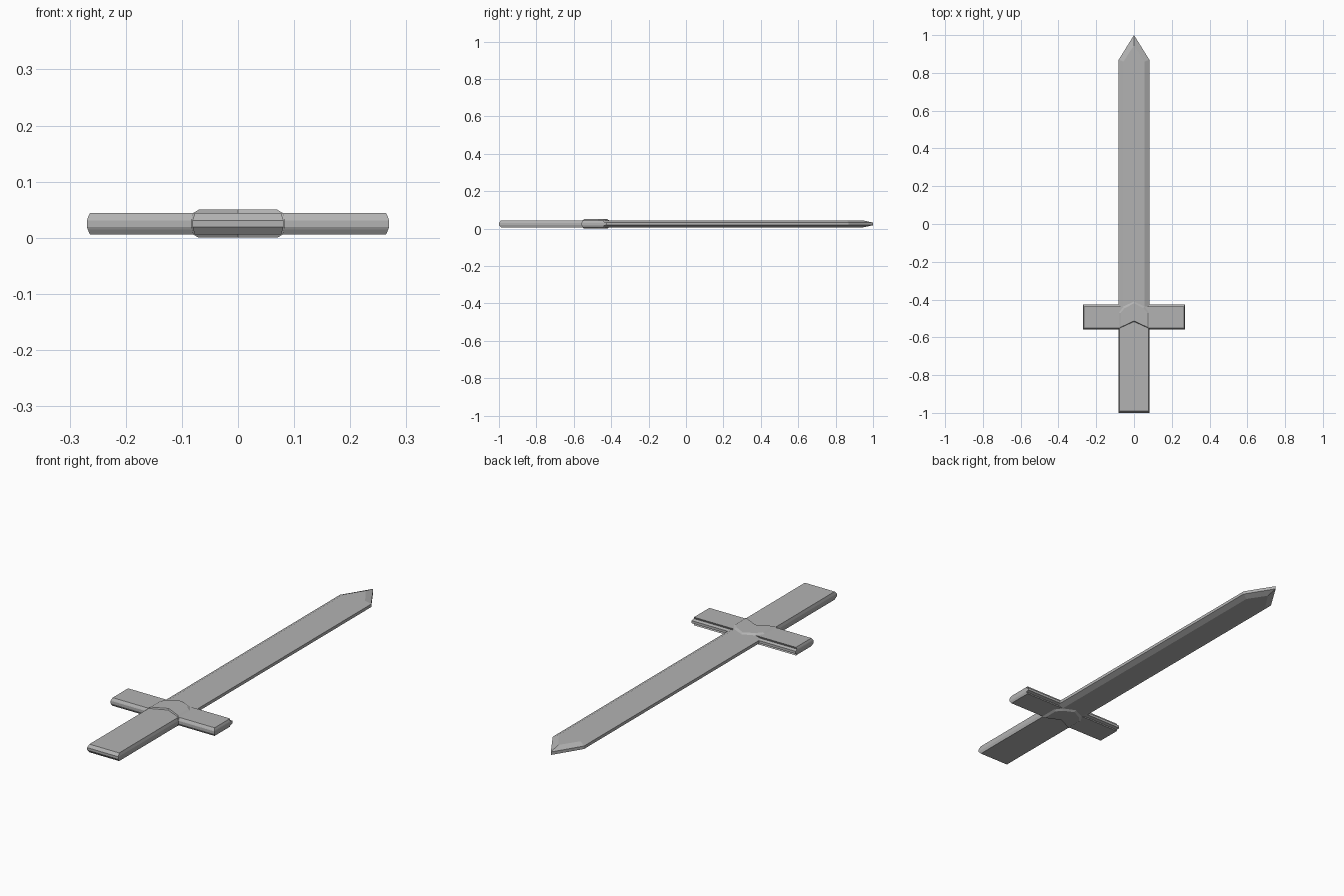
import bpy, bmesh

if "Cube" in bpy.data.objects:
    bpy.data.objects.remove(bpy.data.objects["Cube"])

MID = 0.025  # height of the sword's centre plane

steel = bpy.data.materials.new("dark_grey")
steel.diffuse_color = (0.45, 0.45, 0.45, 1)
steel.use_nodes = True
steel.node_tree.nodes["Principled BSDF"].inputs["Base Color"].default_value = steel.diffuse_color


def loft(name, levels):
    """Stack matching outlines (z, points) and cap both ends."""
    bm = bmesh.new()
    rings = [[bm.verts.new((x, y, z)) for x, y in pts] for z, pts in levels]
    n = len(rings[0])
    for a, b in zip(rings, rings[1:]):
        for i in range(n):
            j = (i + 1) % n
            bm.faces.new((a[i], a[j], b[j], b[i]))
    bm.faces.new(rings[0][::-1])
    bm.faces.new(rings[-1])
    bmesh.ops.recalc_face_normals(bm, faces=bm.faces[:])
    me = bpy.data.meshes.new(name)
    bm.to_mesh(me)
    bm.free()
    me.materials.append(steel)
    ob = bpy.data.objects.new(name, me)
    bpy.context.collection.objects.link(ob)
    return ob


def mirrored(half):
    """Levels from the centre plane outward, reflected above and below it."""
    return [(MID - h, p) for h, p in reversed(half)] + [(MID + h, p) for h, p in half]


def rect(hx, y0, y1):
    return [(-hx, y0), (hx, y0), (hx, y1), (-hx, y1)]


# Blade: flat faces, shallow edge bevels and a pointed tip
def blade_outline(hx, shoulder, tip):
    return [(-hx, -0.5), (hx, -0.5), (hx, shoulder), (0, tip), (-hx, shoulder)]


loft("blade", mirrored([(0.007, blade_outline(0.081, 0.87, 1.0)),
                        (0.019, blade_outline(0.056, 0.86, 0.945))]))

# Grip: slab with chamfered rim
loft("grip", mirrored([(0.006, rect(0.081, -1.0, -0.48)),
                       (0.019, rect(0.077, -0.989, -0.48))]))

# Crossguard: chamfered bar with a grooved blade-side edge
loft("crossguard", mirrored([(0.006, rect(0.269, -0.558, -0.425)),
                             (0.010, rect(0.268, -0.556, -0.440)),
                             (0.019, rect(0.264, -0.550, -0.436))]))


# Guard centre block: chevron at the grip side, point at the blade side
def hub_outline(hx, low, notch, top):
    return [(-hx, low), (0, notch), (hx, low), (hx, -0.47),
            (hx * 0.7, top - 0.025), (0, top), (-hx * 0.7, top - 0.025), (-hx, -0.47)]


loft("guard_centre", mirrored([(0.006, hub_outline(0.083, -0.561, -0.525, -0.405)),
                               (0.019, hub_outline(0.080, -0.553, -0.517, -0.411)),
                               (0.025, hub_outline(0.070, -0.546, -0.513, -0.420))]))
